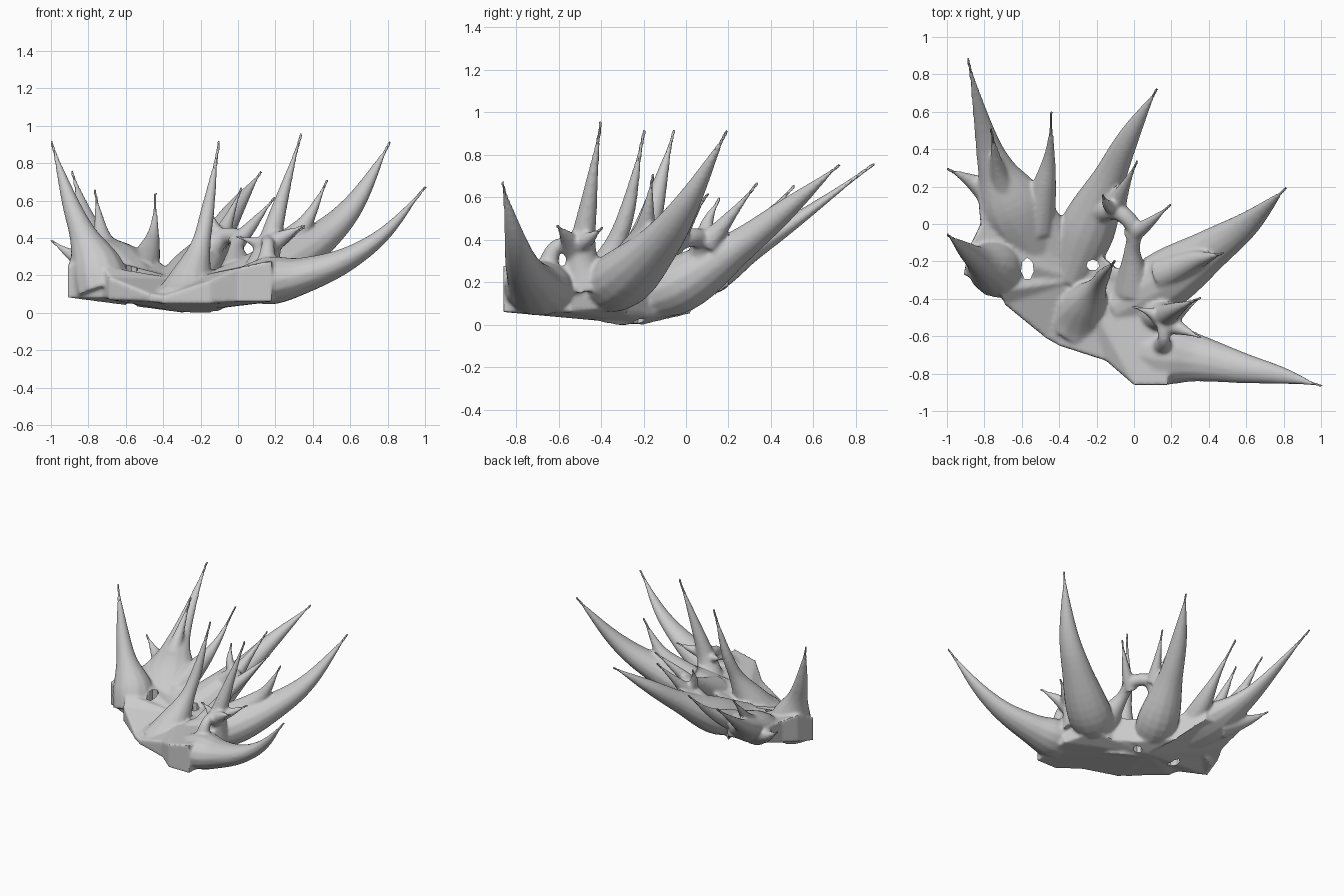
import bpy, bmesh, math
from mathutils import Vector

if "Cube" in bpy.data.objects:
    bpy.data.objects.remove(bpy.data.objects["Cube"])

bm = bmesh.new()


def catmull(pts, n=6):
    """Smooth a path of (x, y, z, radius) points."""
    p = [Vector(q) for q in pts]
    p = [2 * p[0] - p[1]] + p + [2 * p[-1] - p[-2]]
    out = []
    for i in range(1, len(p) - 2):
        a, b, c, d = p[i - 1:i + 3]
        for k in range(n):
            t = k / n
            out.append(0.5 * (2 * b + (c - a) * t + (2 * a - 5 * b + 4 * c - d) * t * t
                              + (3 * b - a - 3 * c + d) * t ** 3))
    return out + [p[-2]]


def spike(*pts, flat=1.0, sides=14):
    """Sweep a flattened ring along a curved path, tapering to the tip."""
    path = catmull(pts)
    rings = []
    for i, q in enumerate(path):
        t = (path[min(i + 1, len(path) - 1)] - path[max(i - 1, 0)]).to_3d().normalized()
        side = t.cross(Vector((0, 0, 1))).normalized()
        up = side.cross(t)
        r = max(q[3], 0.011)
        h = max(q[3] * flat, 0.011)
        rings.append([bm.verts.new(q.to_3d() + side * r * math.cos(a) + up * h * math.sin(a))
                      for a in (2 * math.pi * k / sides for k in range(sides))])
    for r0, r1 in zip(rings, rings[1:]):
        for k in range(sides):
            j = (k + 1) % sides
            bm.faces.new((r0[k], r0[j], r1[j], r1[k]))
    bm.faces.new(rings[0][::-1])
    bm.faces.new(rings[-1])


# broken bowl-like base: outline x, y, underside z, top z
outline = [(-.91, -.27, .08, .26), (-.72, -.36, .08, .25), (-.69, -.43, .07, .19), (-.47, -.61, .06, .10),
           (-.40, -.65, .05, .09), (-.15, -.73, .05, .17), (0, -.86, .06, .24), (.18, -.86, .06, .28),
           (.20, -.54, .06, .28), (.10, -.30, .08, .27), (-.04, -.28, .06, .25), (-.16, -.18, .04, .23),
           (-.38, .02, .05, .24), (-.50, .20, .18, .33), (-.84, .22, .23, .34), (-.82, 0, .14, .31),
           (-.88, -.12, .12, .33)]
low = [bm.verts.new((x, y, b)) for x, y, b, t in outline]
top = [bm.verts.new((x, y, t)) for x, y, b, t in outline]
cl, ct = bm.verts.new((-.3, -.2, 0)), bm.verts.new((-.3, -.3, .18))
for i in range(len(low)):
    j = (i + 1) % len(low)
    bm.faces.new((low[i], low[j], top[j], top[i]))
    bm.faces.new((cl, low[j], low[i]))
    bm.faces.new((ct, top[i], top[j]))

# large outer spikes
spike((-.5, -.2, .13, .12), (-.64, .08, .25, .18), (-.74, .30, .36, .10), (-.80, .50, .48, .055),
      (-.89, .89, .76, 0), flat=.65)
spike((-.35, -.3, .11, .10), (-.25, -.03, .19, .15), (-.13, .25, .37, .09), (-.02, .48, .55, .055),
      (.125, .725, .755, 0), flat=.9)
spike((-.1, -.46, .15, .10), (.15, -.31, .21, .16), (.42, -.13, .38, .11), (.62, .01, .58, .065),
      (.815, .195, .915, 0), flat=.85)
spike((-.05, -.67, .15, .08), (.16, -.69, .17, .165), (.35, -.72, .20, .125), (.58, -.77, .285, .083),
      (.79, -.81, .43, .047), (1.005, -.865, .675, 0), flat=.78)
spike((-.72, -.24, .12, .16), (-.76, -.22, .25, .14), (-.83, -.19, .42, .075), (-.90, -.14, .60, .045),
      (-1.0, -.055, .92, 0))
# tall inner spikes with flared bases
spike((-.27, -.46, .06, .20), (-.25, -.42, .18, .12), (-.20, -.34, .36, .055), (-.16, -.27, .56, .036),
      (-.10, -.195, .92, 0))
spike((.12, -.47, .18, .12), (.16, -.49, .34, .07), (.22, -.46, .56, .042), (.34, -.40, .96, 0))
spike((-.52, -.02, .2, .10), (-.48, .20, .32, .065), (-.45, .38, .44, .028), (-.44, .605, .64, 0))
spike((.15, -.27, .29, .09), (.31, -.20, .42, .06), (.39, -.18, .53, .032), (.48, -.155, .715, 0))
spike((-.68, .12, .28, .08), (-.73, .30, .43, .04), (-.765, .515, .66, 0))
# small side thorns
spike((-.70, .12, .25, .11), (-.87, .23, .30, .04), (-1.005, .298, .39, 0))
spike((-.10, .10, .38, .06), (-.05, .20, .50, .03), (.02, .34, .67, 0))
spike((-.08, .08, .36, .05), (-.14, .10, .48, .03), (-.17, .16, .60, 0))
spike((-.02, -.06, .36, .05), (.06, -.01, .45, .035), (.20, .105, .62, 0))
spike((.17, -.53, .36, .06), (.25, -.56, .41, .035), (.36, -.61, .47, 0))
spike((.14, -.5, .36, .05), (.08, -.47, .38, .025), (-.01, -.44, .41, 0))
spike((.20, -.5, .38, .05), (.27, -.45, .41, .028), (.36, -.39, .46, 0))
# root of the cluster, arching down to the rim
spike((.16, -.54, .38, .04), (.16, -.62, .36, .035), (.15, -.66, .24, .06))
# strut looping over the gap between two spikes
spike((-.20, .08, .28, .09), (-.09, .07, .40, .05), (0, -.02, .40, .045), (-.01, -.15, .33, .045),
      (.0, -.34, .2, .11))

bmesh.ops.recalc_face_normals(bm, faces=bm.faces[:])
me = bpy.data.meshes.new("spiked_shell")
bm.to_mesh(me)
bm.free()
shell = bpy.data.objects.new("spiked_shell", me)
bpy.context.collection.objects.link(shell)

# fuse the parts and blend their joints
fuse = shell.modifiers.new("fuse", 'REMESH')
fuse.mode = 'VOXEL'
fuse.voxel_size = 0.01
blend = shell.modifiers.new("blend", 'SMOOTH')
blend.factor = 0.5
blend.iterations = 9

# holes pierced through the base
for x, y, rx, ry in ((-.57, -.24, .035, .06), (-.22, -.22, .035, .03)):
    bpy.ops.mesh.primitive_cylinder_add(vertices=7, radius=1, depth=.5, location=(x, y, .2))
    cutter = bpy.context.object
    cutter.name = "hole_cutter"
    cutter.scale = (rx, ry, 1)
    cutter.hide_render = True
    cut = shell.modifiers.new("hole", 'BOOLEAN')
    cut.operation = 'DIFFERENCE'
    cut.object = cutter

bpy.ops.object.select_all(action='DESELECT')
shell.select_set(True)
bpy.context.view_layer.objects.active = shell
bpy.ops.object.convert(target='MESH')
for o in [o for o in bpy.data.objects if o.name.startswith("hole_cutter")]:
    bpy.data.objects.remove(o)

# rest the lowest point on the ground
drop = min(v.co.z for v in shell.data.vertices)
for v in shell.data.vertices:
    v.co.z -= drop
bpy.ops.object.shade_smooth_by_angle(angle=math.radians(40))
